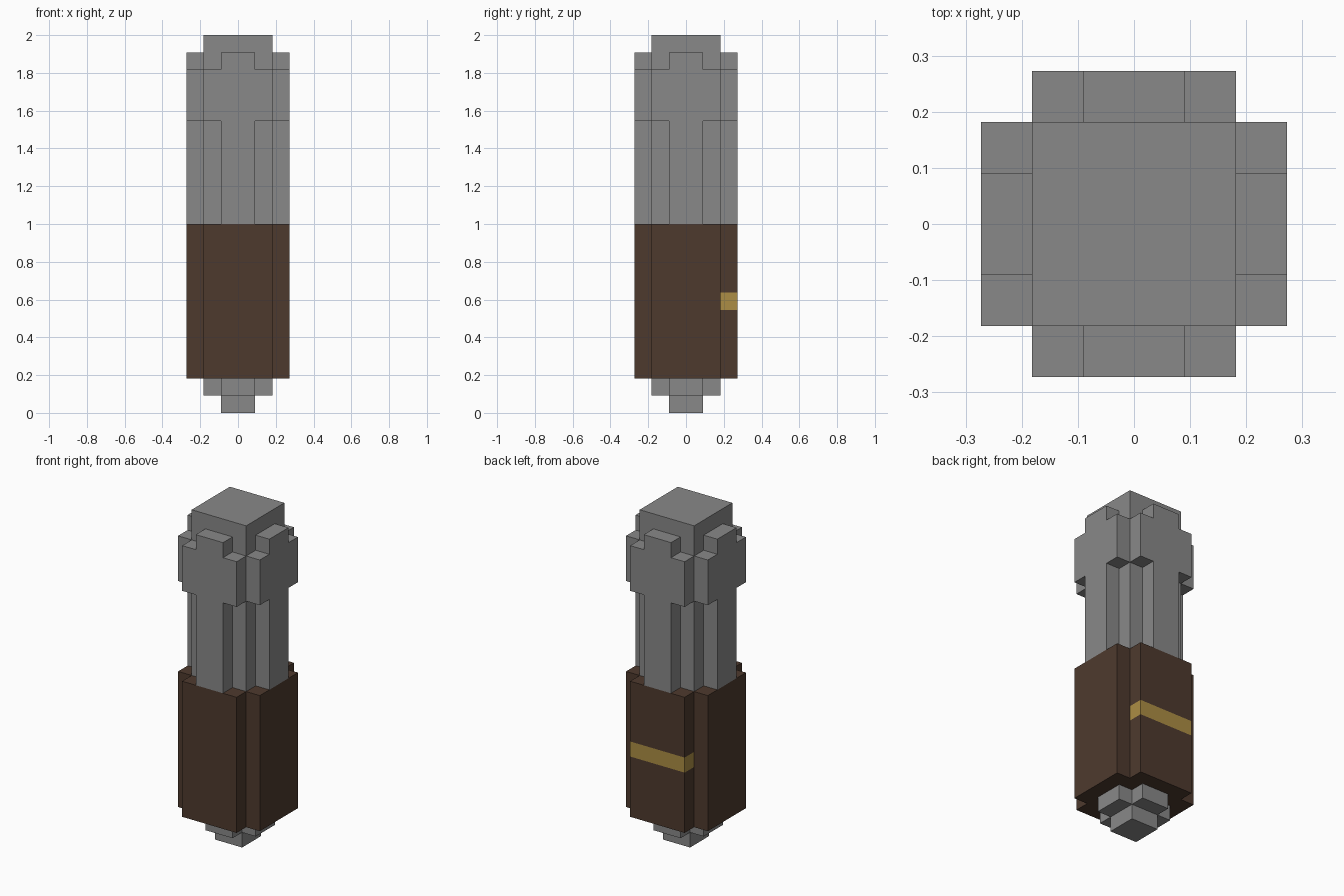
import bpy
import bmesh

U = 2 / 22  # one block of the stepped design

cube = bpy.data.objects.get("Cube")
if cube:
    bpy.data.objects.remove(cube, do_unlink=True)


def make_material(name, rgb):
    mat = bpy.data.materials.new(name)
    mat.use_nodes = True
    color = (*rgb, 1.0)
    mat.diffuse_color = color
    bsdf = next(n for n in mat.node_tree.nodes if n.type == 'BSDF_PRINCIPLED')
    bsdf.inputs["Base Color"].default_value = color
    return mat


GREY = make_material("grey metal", (0.25, 0.25, 0.25))
BROWN = make_material("dark brown leather", (0.076, 0.042, 0.027))
GOLD = make_material("gold", (0.413, 0.27, 0.058))

# Quarter outlines in blocks, repeated by quarter turns
SMALL_SQUARE = [(1, 1)]
SQUARE = [(2, 2)]
SMALL_CROSS = [(2, 1), (1, 1), (1, 2)]
WIDE_CROSS = [(3, 2), (2, 2), (2, 3)]
RIBBED = [(3, 1), (2, 1), (2, 2), (1, 2), (1, 3)]


def full_outline(quarter):
    points, turn = [], quarter
    for _ in range(4):
        points += turn
        turn = [(-y, x) for x, y in turn]
    return points


def prism(name, quarter, levels, materials, rule=None):
    """Stack the outline through the given heights and cap both ends."""
    bm = bmesh.new()
    outline = full_outline(quarter)
    rings = [[bm.verts.new((x * U, y * U, z * U)) for x, y in outline] for z in levels]
    for low, high in zip(rings, rings[1:]):
        for i in range(len(outline)):
            j = (i + 1) % len(outline)
            bm.faces.new((low[i], low[j], high[j], high[i]))
    bm.faces.new(rings[0][::-1])
    bm.faces.new(rings[-1])
    bm.normal_update()
    if rule:
        for face in bm.faces:
            face.material_index = rule(face.calc_center_median() / U)
    mesh = bpy.data.meshes.new(name)
    bm.to_mesh(mesh)
    bm.free()
    for mat in materials:
        mesh.materials.append(mat)
    obj = bpy.data.objects.new(name, mesh)
    bpy.context.collection.objects.link(obj)
    return obj


def gold_band(center):
    # Band wraps the back rib only
    return int(center.y > 2.2 and 6 < center.z < 7)


# Stepped tip at the bottom
prism("bottom_tip", SMALL_SQUARE, (0, 1), [GREY])
prism("bottom_collar", SMALL_CROSS, (1, 2), [GREY])

# Brown sleeve with gold band on the back
prism("sleeve", WIDE_CROSS, (2, 6, 7, 11), [BROWN, GOLD], gold_band)

# Ribbed shaft and stepped head
prism("ribbed_shaft", RIBBED, (11, 17), [GREY])
prism("head", WIDE_CROSS, (17, 20), [GREY])
prism("head_prongs", RIBBED, (20, 21), [GREY])
prism("top_cap", SQUARE, (21, 22), [GREY])
